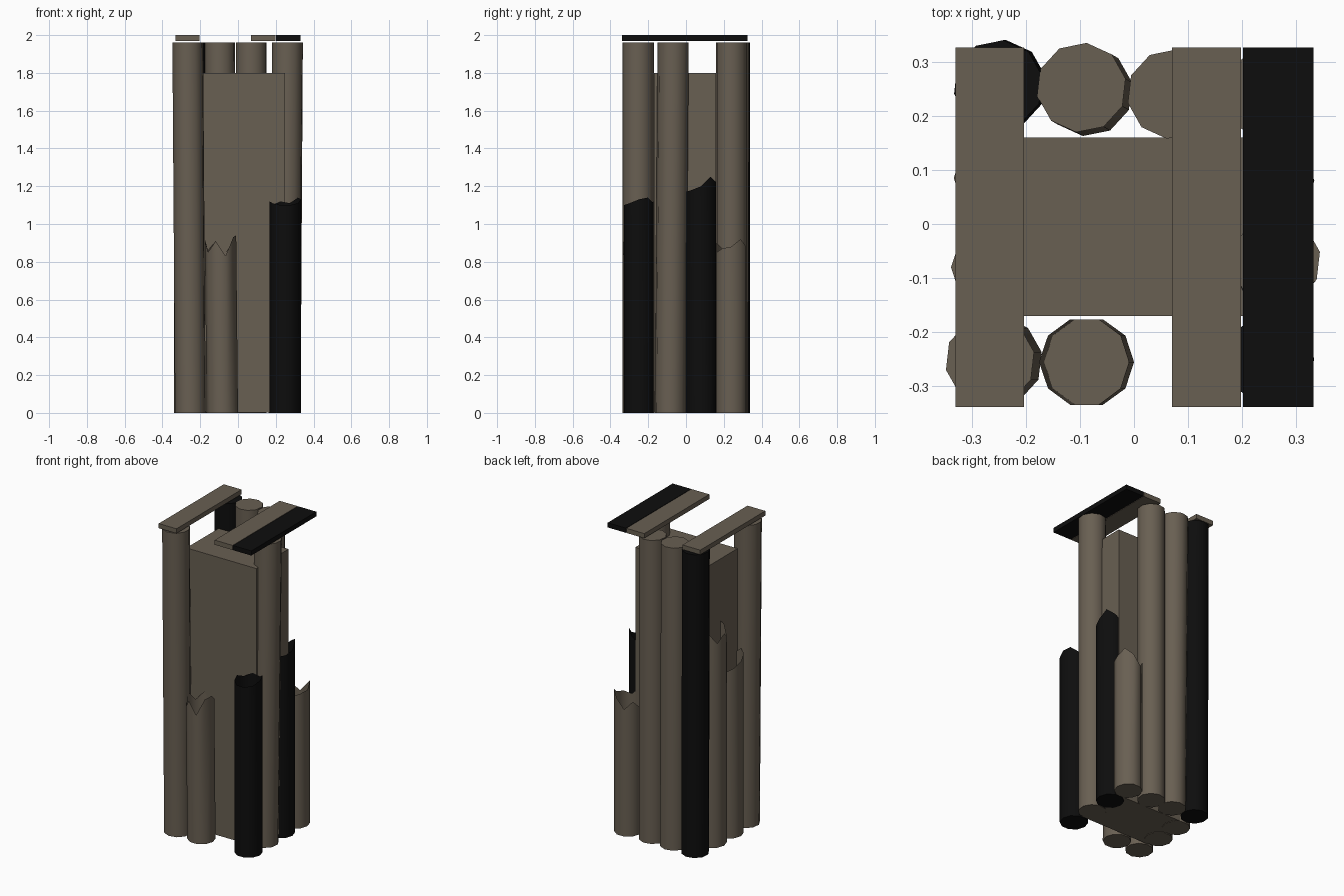
import bpy, bmesh, math

cube = bpy.data.objects.get("Cube")
if cube:
    bpy.data.objects.remove(cube, do_unlink=True)


def make_material(name, rgb):
    mat = bpy.data.materials.new(name)
    mat.use_nodes = True
    color = (*rgb, 1)
    mat.diffuse_color = color
    bsdf = mat.node_tree.nodes["Principled BSDF"]
    bsdf.inputs["Base Color"].default_value = color
    bsdf.inputs["Roughness"].default_value = 0.9
    return mat


WOOD = make_material("weathered_wood", (0.14, 0.115, 0.085))
CHAR = make_material("charred_wood", (0.004, 0.004, 0.004))

SIDES = 10
RADIUS = 0.083
LOG_TOP = 1.96


def add_object(name, bm, mat, smooth=False):
    mesh = bpy.data.meshes.new(name)
    bmesh.ops.recalc_face_normals(bm, faces=bm.faces)
    bm.to_mesh(mesh)
    bm.free()
    mesh.materials.append(mat)
    obj = bpy.data.objects.new(name, mesh)
    bpy.context.collection.objects.link(obj)
    if smooth:
        bpy.ops.object.select_all(action='DESELECT')
        obj.select_set(True)
        bpy.context.view_layer.objects.active = obj
        bpy.ops.object.shade_smooth_by_angle(angle=math.radians(40))
    return obj


def box(name, x0, x1, y0, y1, z0, z1, mat):
    bm = bmesh.new()
    bmesh.ops.create_cube(bm, size=1)
    for v in bm.verts:
        v.co = (x0 + (v.co.x + 0.5) * (x1 - x0),
                y0 + (v.co.y + 0.5) * (y1 - y0),
                z0 + (v.co.z + 0.5) * (z1 - z0))
    return add_object(name, bm, mat)


def log(name, x, y, mat, lean=(0, 0), rim=None, turn=0.0):
    """Upright log; a list of rim heights makes it an open, splintered stump."""
    bm = bmesh.new()
    heights = rim or [LOG_TOP] * SIDES
    bottom, top = [], []
    for i, h in enumerate(heights):
        a = 2 * math.pi * i / SIDES + turn
        px, py = x + RADIUS * math.cos(a), y + RADIUS * math.sin(a)
        t = h / LOG_TOP
        bottom.append(bm.verts.new((px, py, 0)))
        top.append(bm.verts.new((px + lean[0] * t, py + lean[1] * t, h)))
    for i in range(SIDES):
        j = (i + 1) % SIDES
        bm.faces.new((bottom[i], bottom[j], top[j], top[i]))
    bm.faces.new(bottom[::-1])
    if rim is None:
        bm.faces.new(top)
    return add_object(name, bm, mat, smooth=True)


# Solid core
box("core_block", -0.25, 0.25, -0.17, 0.16, 0.003, 1.8, WOOD)

# Full height logs
log("front_right_log", -0.252, -0.253, WOOD, (-0.014, 0), turn=0.2)
log("left_side_log", 0.25, -0.083, WOOD, (0.012, 0.015), turn=0.2)
log("back_log_outer", -0.085, 0.245, WOOD, (-0.012, 0.007), turn=0.2)
log("back_log_inner", 0.07, 0.24, WOOD, (0, 0), turn=0.2)
log("charred_corner_log", -0.245, 0.257, CHAR, (-0.006, 0), turn=0.2)

# Splintered stumps
log("front_stump", -0.083, -0.255, WOOD, (-0.02, 0),
    [.94, .9, .85, .91, .86, .92, .85, .91, .83, .93])
log("charred_front_stump", 0.25, -0.25, CHAR, (0, 0),
    [1.13, 1.14, 1.11, 1.12, 1.1, 1.12, 1.11, 1.1, 1.1, 1.11])
log("charred_side_stump", 0.25, 0.08, CHAR, (0, 0),
    [1.2, 1.25, 1.22, 1.18, 1.2, 1.18, 1.17, 1.18, 1.17, 1.18])
log("back_corner_stump", 0.245, 0.24, WOOD, (0, 0),
    [.88, .92, .88, .82, .87, .82, .87, .9, .85, .87])
log("side_stump_tall", -0.25, 0.085, WOOD, (0, 0),
    [1.36, 1.4, 1.35, 1.38, 1.32, 1.37, 1.33, 1.39, 1.41, 1.36])
log("side_stump_short", -0.255, -0.08, WOOD, (0, 0),
    [1.12, 1.1, 1.08, 1.07, 1.1, 1.13, 1.16, 1.17, 1.12, 1.15])

# Planks across the top
for name, x0, x1, mat in (("plank_outer", -0.33, -0.203, WOOD),
                          ("plank_inner", 0.07, 0.198, WOOD),
                          ("charred_plank", 0.201, 0.332, CHAR)):
    box(name, x0, x1, -0.338, 0.326, 1.97, 2.0, mat)
